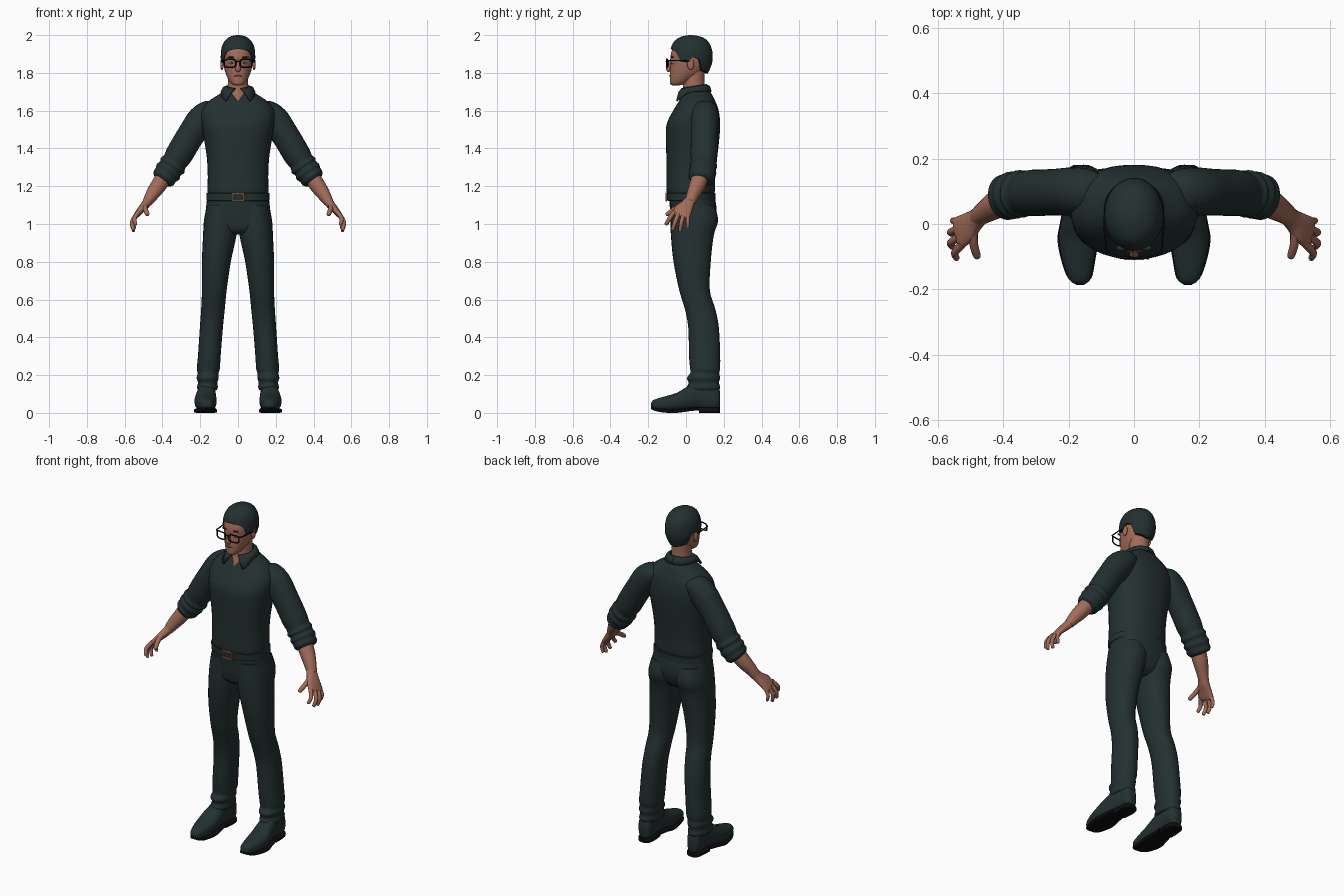
import bpy, bmesh, math
from mathutils import Vector as V


def mat(name, r, g, b):
    m = bpy.data.materials.new(name)
    m.diffuse_color = (r, g, b, 1)
    return m


CLOTH = mat("dark_cloth", 0.017, 0.030, 0.030)
SKIN = mat("skin", 0.36, 0.15, 0.10)
BLACK = mat("black", 0.004, 0.004, 0.005)
COPPER = mat("copper", 0.33, 0.13, 0.08)
WHITE = mat("eye_white", 0.5, 0.5, 0.5)
IRIS = mat("iris", 0.03, 0.09, 0.10)
LIPS = mat("lips", 0.27, 0.085, 0.065)


def finish(name, bm, material, mirror=False, angle=50):
    bmesh.ops.recalc_face_normals(bm, faces=bm.faces)
    me = bpy.data.meshes.new(name)
    bm.to_mesh(me)
    bm.free()
    me.materials.append(material)
    me.shade_smooth()
    me.set_sharp_from_angle(angle=math.radians(angle))
    ob = bpy.data.objects.new(name, me)
    bpy.context.collection.objects.link(ob)
    if mirror:
        ob.modifiers.new("mirror", 'MIRROR').use_mirror_merge = False
    return ob


def spline(rows, k):
    """Catmull-Rom through rows of equal-length numbers."""
    out = []
    for i in range(len(rows) - 1):
        a, b, c, d = (rows[max(0, min(len(rows) - 1, i + o))] for o in (-1, 0, 1, 2))
        for s in range(k):
            t = s / k
            out.append([0.5 * (2 * q + (r - p) * t + (2 * p - 5 * q + 4 * r - w) * t * t
                               + (3 * q - p - 3 * r + w) * t ** 3)
                        for p, q, r, w in zip(a, b, c, d)])
    return out + [list(rows[-1])]


def skin_rings(bm, rings):
    vs = [[bm.verts.new(p) for p in ring] for ring in rings]
    n = len(vs[0])
    for a, b in zip(vs, vs[1:]):
        for i in range(n):
            j = (i + 1) % n
            bm.faces.new((a[i], a[j], b[j], b[i]))
    bm.faces.new(vs[0])
    bm.faces.new(vs[-1])


def loft(name, secs, material, mirror=False, n=28, k=4, power=2.0):
    """secs: (centre, half axis u, half axis v)"""
    rings = []
    for r in spline([[*c, *u, *v] for c, u, v in secs], k):
        c, u, v = V(r[0:3]), V(r[3:6]), V(r[6:9])
        ring = []
        for i in range(n):
            t = 2 * math.pi * i / n
            co, si = math.cos(t), math.sin(t)
            ring.append(c + u * math.copysign(abs(co) ** (2 / power), co)
                        + v * math.copysign(abs(si) ** (2 / power), si))
        rings.append(ring)
    bm = bmesh.new()
    skin_rings(bm, rings)
    return finish(name, bm, material, mirror)


def stack(name, rows, material, **kw):
    """rows: (z, x0, x1, y0, y1) horizontal slices"""
    return loft(name, [(((a + b) / 2, (c + d) / 2, z), ((b - a) / 2, 0, 0), (0, (d - c) / 2, 0))
                       for z, a, b, c, d in rows], material, **kw)


def body(name, rows, material, **kw):
    """rows: (z, half width, y front, y back)"""
    return stack(name, [(z, -w, w, f, b) for z, w, f, b in rows], material, **kw)


def limb(name, pts, material, side=(0, 1, 0), **kw):
    """pts: (x, y, z, radius along side, other radius)"""
    secs = []
    for i, p in enumerate(pts):
        d = (V(pts[min(i + 1, len(pts) - 1)][:3]) - V(pts[max(i - 1, 0)][:3])).normalized()
        u = (V(side) - d * d.dot(V(side))).normalized()
        secs.append((p[:3], u * p[3], d.cross(u) * p[4]))
    return loft(name, secs, material, **kw)


def ball(name, c, r, material, mirror=False):
    bm = bmesh.new()
    bmesh.ops.create_uvsphere(bm, u_segments=16, v_segments=10, radius=1)
    for v in bm.verts:
        v.co = V(c) + V([a * b for a, b in zip(v.co, r)])
    return finish(name, bm, material, mirror)


def box(name, c, s, material, mirror=False):
    bm = bmesh.new()
    bmesh.ops.create_cube(bm, size=1)
    for v in bm.verts:
        v.co = V(c) + V([a * b for a, b in zip(v.co, s)])
    return finish(name, bm, material, mirror)


# Shirt, trousers and belt
body("shirt", [(1.155, .150, -.09, .14), (1.17, .162, -.102, .152), (1.25, .160, -.103, .155),
               (1.35, .165, -.104, .165), (1.45, .180, -.106, .176), (1.53, .192, -.102, .181),
               (1.60, .192, -.068, .173), (1.65, .155, -.037, .155), (1.69, .095, -.010, .135),
               (1.72, .060, 0, .11)], CLOTH, n=40, power=2.3)
body("pelvis", [(.945, .07, -.04, .09), (.97, .15, -.07, .13), (1.02, .174, -.08, .155),
                (1.08, .170, -.085, .162), (1.15, .162, -.09, .15)], CLOTH, n=40, power=2.3)
body("belt", [(1.122, .160, -.092, .148), (1.125, .168, -.1, .155), (1.162, .168, -.102, .156),
              (1.165, .160, -.095, .148)], CLOTH, n=40, k=1, power=2.3)
for z in (1.123, 1.163):
    box("buckle_bar", (0, -.105, z), (.062, .009, .008), COPPER)
for x in (-.028, .028, .042):
    box("buckle_post", (x, -.104, 1.143), (.007, .009, .046), COPPER)
stack("trouser_leg", [(1.10, .002, .165, -.08, .15), (1.02, .0, .180, -.082, .170),
                      (.94, .008, .185, -.080, .147), (.80, .038, .191, -.066, .131),
                      (.65, .060, .191, -.036, .126), (.55, .070, .195, -.006, .155),
                      (.45, .080, .202, .012, .174), (.30, .092, .212, .016, .181),
                      (.235, .096, .218, .022, .180), (.21, .103, .214, .022, .176),
                      (.185, .103, .219, .005, .180), (.16, .109, .212, .014, .175),
                      (.135, .107, .217, .004, .181), (.12, .113, .211, .012, .175)],
      CLOTH, mirror=True, power=2.2)


# Shoes, lofted from toe to heel
def along_y(name, rows, material, power):
    loft(name, [((x, y, (a + b) / 2), (w, 0, 0), (0, 0, (b - a) / 2)) for y, x, w, a, b in rows],
         material, mirror=True, power=power)


along_y("shoe", [(-.185, .165, .010, .03, .05), (-.172, .166, .030, .018, .068),
                 (-.12, .170, .047, .010, .085), (-.05, .172, .058, .010, .106),
                 (0, .170, .055, .015, .135), (.06, .166, .047, .020, .165),
                 (.12, .163, .044, .015, .17), (.165, .162, .038, .015, .15),
                 (.181, .162, .018, .03, .11)], CLOTH, 2.4)
along_y("sole", [(-.186, .165, .012, .022, .034), (-.165, .166, .036, .011, .027),
                 (-.12, .170, .050, .002, .02), (-.05, .172, .062, .0, .02),
                 (.01, .170, .055, .008, .026), (.07, .166, .047, .014, .03)], BLACK, 5)
along_y("heel", [(.07, .166, .044, 0, .028), (.12, .163, .046, 0, .028),
                 (.165, .162, .040, 0, .028), (.181, .162, .022, 0, .028)], BLACK, 5)

# Sleeves with rolled cuffs
limb("sleeve", [(.10, .10, 1.61, .05, .03), (.14, .10, 1.60, .068, .06), (.188, .10, 1.555, .073, .078),
                (.25, .097, 1.47, .071, .073), (.31, .095, 1.37, .071, .072),
                (.335, .093, 1.33, .067, .066), (.347, .092, 1.31, .073, .074),
                (.358, .091, 1.295, .067, .066), (.370, .088, 1.277, .073, .072),
                (.382, .085, 1.26, .068, .065), (.394, .081, 1.243, .070, .064),
                (.404, .078, 1.23, .058, .052)], CLOTH, mirror=True)

# Forearms, palms, fingers
limb("forearm", [(.37, .085, 1.28, .045, .045), (.42, .06, 1.205, .043, .042),
                 (.455, .037, 1.155, .034, .035), (.480, .02, 1.115, .029, .026)],
     SKIN, mirror=True, n=20)
limb("palm", [(.468, .028, 1.135, .027, .024), (.488, .010, 1.105, .034, .023),
              (.512, -.012, 1.078, .046, .019), (.536, -.027, 1.048, .050, .014),
              (.543, -.031, 1.038, .043, .007)], SKIN, mirror=True, n=20, power=2.4)
FINGERS = {
    "index_finger": ((.525, -.062, 1.065), (.548, -.087, 1.03), (.543, -.104, 1.0), .0115),
    "middle_finger": ((.535, -.040, 1.055), (.561, -.058, 1.01), (.554, -.070, .972), .0115),
    "ring_finger": ((.537, -.014, 1.05), (.561, -.025, 1.005), (.553, -.031, .965), .011),
    "little_finger": ((.532, .008, 1.055), (.553, .010, 1.012), (.547, .009, .98), .010),
    "thumb": ((.492, -.010, 1.105), (.490, -.062, 1.078), (.480, -.098, 1.052), .0135)}
for name, (a, b, c, r) in FINGERS.items():
    tip = V(c) + (V(c) - V(b)).normalized() * r * .6
    limb(name, [(*a, r * 1.1, r * 1.1), (*b, r, r), (*c, r * .85, r * .85), (*tip, r * .3, r * .3)],
         SKIN, mirror=True, n=10)

# Neck and head
body("neck", [(1.655, .022, -.036, .09), (1.68, .045, -.027, .10), (1.71, .054, -.018, .10),
              (1.76, .054, -.015, .098), (1.82, .056, -.01, .10)], SKIN)
body("head", [(1.733, .015, -.072, -.045), (1.742, .034, -.084, .0), (1.765, .050, -.086, .04),
              (1.80, .066, -.085, .09), (1.85, .078, -.082, .12), (1.90, .081, -.080, .125),
              (1.95, .068, -.060, .115), (1.98, .035, -.02, .08)], SKIN, n=32, power=2.1)

# Hair cap: every angle runs from the crown to its own hairline
HAIR = spline([(2.0, .008, .015, .035), (1.992, .042, -.025, .08), (1.972, .068, -.058, .112),
               (1.94, .085, -.077, .132), (1.90, .091, -.086, .141), (1.85, .089, -.088, .138),
               (1.79, .068, -.085, .112)], 8)


def hairline(t):  # t = 0 front, pi back
    keys = [(0, 1.927), (.6, 1.920), (.85, 1.905), (1.05, 1.860), (1.4, 1.855),
            (1.6, 1.885), (1.95, 1.875), (2.2, 1.815), (3.2, 1.795)]
    for (a, z0), (b, z1) in zip(keys, keys[1:]):
        if t <= b:
            return z0 + (z1 - z0) * (t - a) / (b - a)
    return keys[-1][1]


def hair_point(t, z, shrink=1):
    z0, w, f, b = min(HAIR, key=lambda r: abs(r[0] - z))
    for p, q in zip(HAIR, HAIR[1:]):
        if q[0] <= z <= p[0]:
            s = (p[0] - z) / (p[0] - q[0])
            w, f, b = (p[i] + (q[i] - p[i]) * s for i in (1, 2, 3))
    return V((math.sin(t) * w * shrink, (f + b) / 2 - math.cos(t) * (b - f) / 2 * shrink, z))


bm = bmesh.new()
angles = [2 * math.pi * i / 48 for i in range(48)]
ends = [hairline(min(t, 2 * math.pi - t)) for t in angles]
skin_rings(bm, [[hair_point(t, 2.0 - (2.0 - e) * (s / 12) ** 1.6) for t, e in zip(angles, ends)]
                for s in range(13)] + [[hair_point(t, e, .85) for t, e in zip(angles, ends)]])
finish("hair", bm, CLOTH)

# Face details
limb("nose", [(0, -.078, 1.872, .007, .006), (0, -.086, 1.85, .008, .009),
              (0, -.094, 1.825, .013, .012), (0, -.092, 1.812, .014, .009),
              (0, -.086, 1.807, .008, .004)], SKIN, side=(1, 0, 0), n=12)
ball("ear", (.085, .025, 1.845), (.009, .018, .030), SKIN, True)
ball("eye", (.033, -.067, 1.853), (.014, .011, .007), WHITE, True)
ball("iris", (.033, -.075, 1.853), (.006, .005, .006), IRIS, True)
ball("eyebrow", (.035, -.073, 1.883), (.020, .009, .004), CLOTH, True)
ball("mouth", (0, -.082, 1.784), (.022, .007, .005), LIPS)


# Glasses
def wire(name, pts, radius, cyclic=False):
    cu = bpy.data.curves.new(name, 'CURVE')
    cu.dimensions = '3D'
    cu.bevel_depth, cu.bevel_resolution = radius, 2
    sp = cu.splines.new('POLY')
    sp.points.add(len(pts) - 1)
    for p, q in zip(sp.points, pts):
        p.co = (*q, 1)
    sp.use_cyclic_u = cyclic
    cu.materials.append(BLACK)
    bpy.context.collection.objects.link(bpy.data.objects.new(name, cu))


for s in (-1, 1):
    rim = []
    for i in range(24):
        co, si = math.cos(i * math.pi / 12), math.sin(i * math.pi / 12)
        x = .042 + .031 * math.copysign(abs(co) ** .55, co)
        rim.append((s * x, -.103 + .25 * max(0, x - .04), 1.851 + .021 * math.copysign(abs(si) ** .55, si)))
    wire("glasses_rim", rim, .0038, True)
    wire("glasses_temple", [(s * .072, -.094, 1.866), (s * .084, -.085, 1.866), (s * .089, -.02, 1.866),
                            (s * .090, .025, 1.862)], .0035)
wire("glasses_bridge", [(-.012, -.103, 1.858), (0, -.105, 1.861), (.012, -.103, 1.858)], .0035)

# Folded collar, open at the throat
bm = bmesh.new()
cols = []
for i in range(17):
    t = .22 + (math.pi - .22) * i / 16
    co, si = math.cos(t), math.sin(t)
    w = max(0, co) ** 2
    top = V((.060 * si, .043 - .064 * co, 1.717 + .010 * (1 - co)))
    low = V((.088 * si + .045 * w, .045 - .088 * co - .008 * w, 1.700 - .052 * w))
    mid = top.lerp(low, .4) + V((si * .006, -co * .006, .006))
    cols.append([bm.verts.new(p) for p in (top, mid, low)])
for a, b in zip(cols, cols[1:]):
    for j in (0, 1):
        bm.faces.new((a[j], b[j], b[j + 1], a[j + 1]))
collar = finish("collar", bm, CLOTH, mirror=True)
thick = collar.modifiers.new("thickness", 'SOLIDIFY')
thick.thickness, thick.offset = .008, 0
